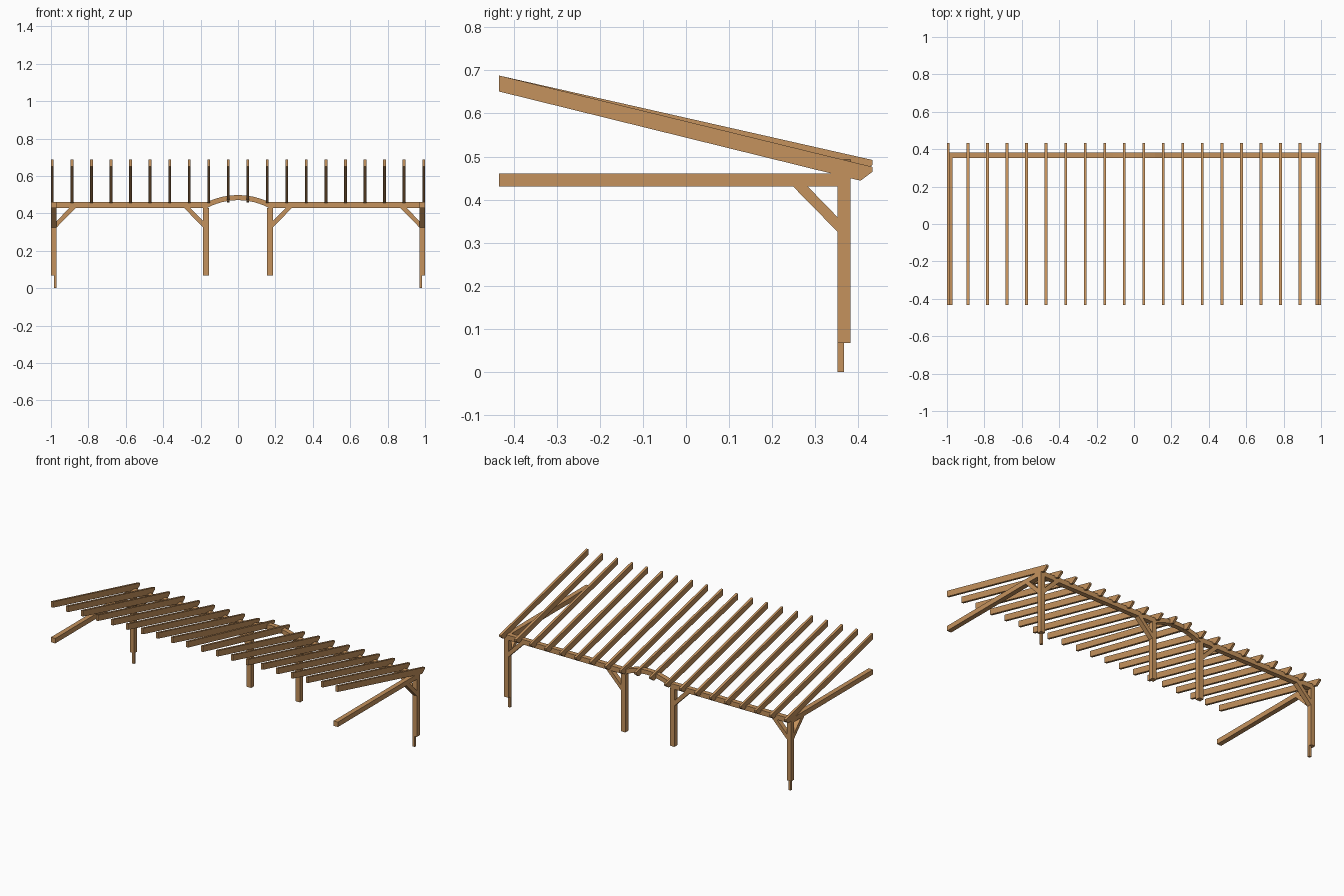
import bpy, bmesh, math

if "Cube" in bpy.data.objects:
    bpy.data.objects.remove(bpy.data.objects["Cube"])

wood = bpy.data.materials.new("light_timber")
wood.diffuse_color = (0.56, 0.29, 0.11, 1)
wood.use_nodes = True
wood.node_tree.nodes["Principled BSDF"].inputs["Base Color"].default_value = wood.diffuse_color

Y0, Y1 = 0.352, 0.382        # back frame depth
Z0, Z1 = 0.43, 0.461         # beam height
FOOT = 0.067                 # bottom of the full post


def prism(name, profile, a, b, axis):
    """Extrude a 2D profile from a to b along 'x' (profile y,z) or 'y' (profile x,z)."""
    bm = bmesh.new()
    place = (lambda p, t: (t, p[0], p[1])) if axis == 'x' else (lambda p, t: (p[0], t, p[1]))
    r0 = [bm.verts.new(place(p, a)) for p in profile]
    r1 = [bm.verts.new(place(p, b)) for p in profile]
    bm.faces.new(r0)
    bm.faces.new(r1[::-1])
    n = len(profile)
    for i in range(n):
        j = (i + 1) % n
        bm.faces.new((r0[i], r1[i], r1[j], r0[j]))
    bmesh.ops.recalc_face_normals(bm, faces=bm.faces[:])
    me = bpy.data.meshes.new(name)
    bm.to_mesh(me)
    bm.free()
    me.materials.append(wood)
    ob = bpy.data.objects.new(name, me)
    bpy.context.collection.objects.link(ob)
    return ob


def box(name, x0, x1, y0, y1, z0, z1):
    return prism(name, [(x0, z0), (x1, z0), (x1, z1), (x0, z1)], y0, y1, 'y')


def brace(name, corner, direction, a, b, axis):
    """45 degree knee brace from a post face up to the beam underside."""
    d = direction
    prof = [(corner, 0.325), (corner + d * 0.103, Z0), (corner + d * 0.069, Z0), (corner, 0.359)]
    return prism(name, prof, a, b, axis)


for s, side in ((-1, "left"), (1, "right")):
    # posts and stub feet
    box(side + "_outer_post", s * 0.97, s * 1.0, Y0, Y1, FOOT, Z0)
    box(side + "_post_foot", s * 0.97, s * 0.985, Y0, Y0 + 0.015, 0, FOOT)
    box(side + "_inner_post", s * 0.155, s * 0.186, Y0, Y1, FOOT, Z0)
    # beams
    box(side + "_back_beam", s * 0.165, s * 1.0, Y0, Y1, Z0, Z1)
    box(side + "_side_beam", s * 0.97, s * 1.0, -0.434, Y0, Z0, Z1)
    # knee braces
    brace(side + "_outer_brace", s * 0.97, -s, Y0, Y1, 'y')
    brace(side + "_inner_brace", s * 0.186, s, Y0, Y1, 'y')
    brace(side + "_side_brace", Y0, -1, s * 0.97, s * 1.0, 'x')

# curved beam over the opening
N = 12
half, rise = 0.165, 0.037
R = (half ** 2 + rise ** 2) / (2 * rise)
A = math.asin(half / R)
angles = [-A + 2 * A * i / N for i in range(N + 1)]
drop = R * math.cos(A)
upper = [(R * math.sin(t), Z1 + R * math.cos(t) - drop) for t in angles]
lower = [(x, z - (Z1 - Z0) + 0.004 * (1 - (x / half) ** 2)) for x, z in upper]
prism("arched_beam", upper + lower[::-1], Y0, Y1, 'y')

# sloping rafters; the two over the arch are tilted up a little
W = 0.0145
for i in range(20):
    x = -0.9925 + i * 1.985 / 19
    lift = 0.016 if i in (9, 10) else 0
    prof = [(-0.434, 0.651), (0.405, 0.444), (0.433, 0.465), (0.433, 0.476), (-0.434, 0.688)]
    prof = [(y, z + lift * (y + 0.434) / 0.867) for y, z in prof]
    prism("rafter_%02d" % (i + 1), prof, x - W / 2, x + W / 2, 'x')
